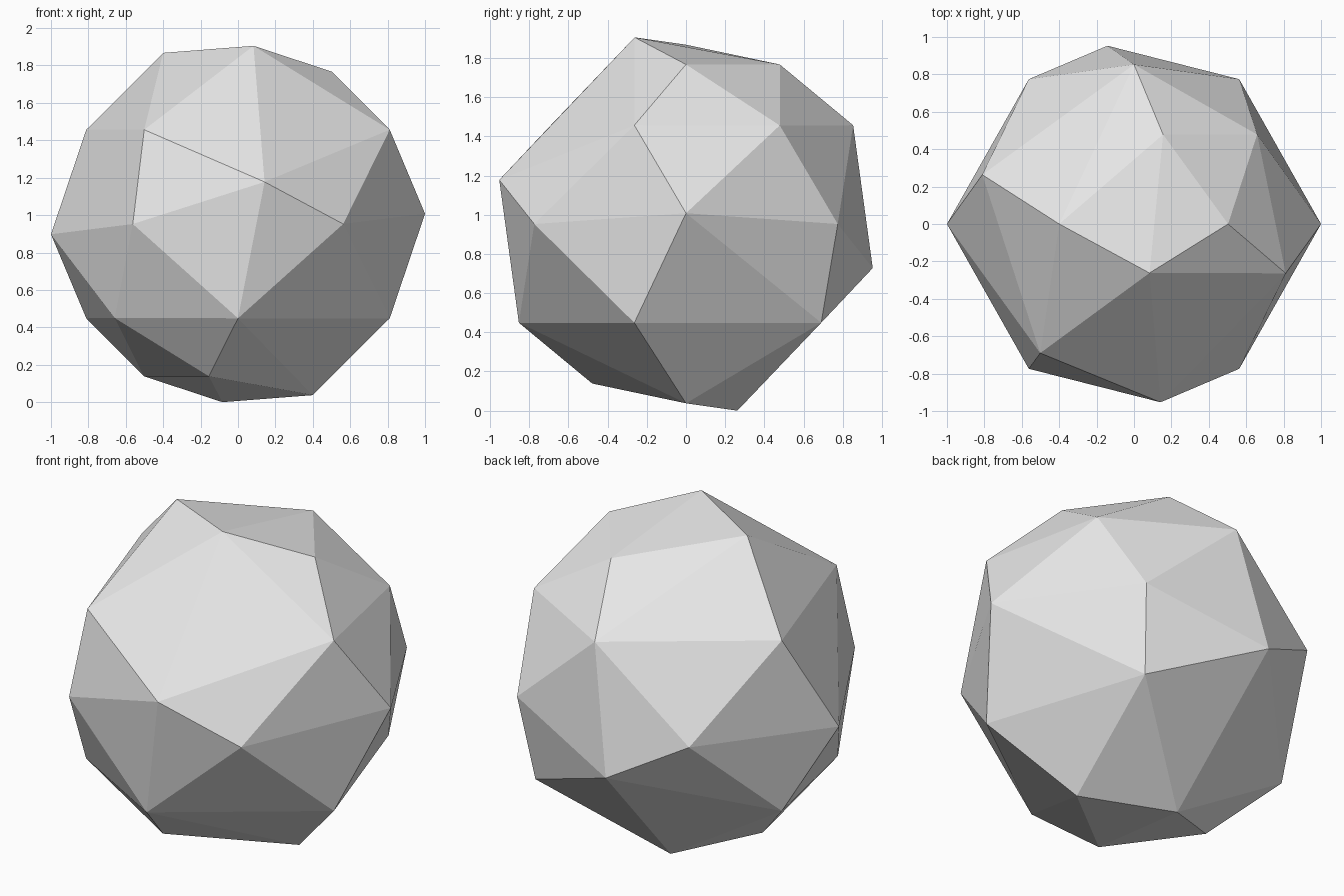
import bpy, bmesh, math
from mathutils import Vector

if "Cube" in bpy.data.objects:
    bpy.data.objects.remove(bpy.data.objects["Cube"])

R = 0.957        # radius of the regular corners
HALF = 0.9525    # half of the total height


def ring(radius, z, degrees):
    """Corners at the given angles on a horizontal ring."""
    return [Vector((radius * math.cos(math.radians(a)),
                    radius * math.sin(math.radians(a)), z)) for a in degrees]


# Half of the stone's corners; the other half is their point reflection
corners = (
    ring(R * 0.5257, R * 0.8507, (0, 72))           # upper regular corners
    + ring(R * 0.8507, R * 0.5257, (36,))
    + ring(R, 0.0, (54, 126))                       # belt corners
    + ring(0.853, 0.504, (90, 162, 234, -18))       # bulged corners
    + [Vector((0.083, -0.262, HALF)),
       Vector((-0.40, 0.0, 0.915)),
       Vector((1.0, 0.0, 0.055)),
       Vector((0.142, -0.953, 0.225))]
)

bm = bmesh.new()
for c in corners:
    for sign in (1, -1):
        bm.verts.new(c * sign + Vector((0, 0, HALF)))
bmesh.ops.convex_hull(bm, input=list(bm.verts))
bmesh.ops.recalc_face_normals(bm, faces=list(bm.faces))

# Faceted stone
mesh = bpy.data.meshes.new("faceted_stone")
bm.to_mesh(mesh)
bm.free()
grey = bpy.data.materials.new("light_grey")
grey.diffuse_color = (0.8, 0.8, 0.8, 1)
grey.use_nodes = True
grey.node_tree.nodes["Principled BSDF"].inputs["Base Color"].default_value = grey.diffuse_color
mesh.materials.append(grey)
stone = bpy.data.objects.new("faceted_stone", mesh)
bpy.context.collection.objects.link(stone)
